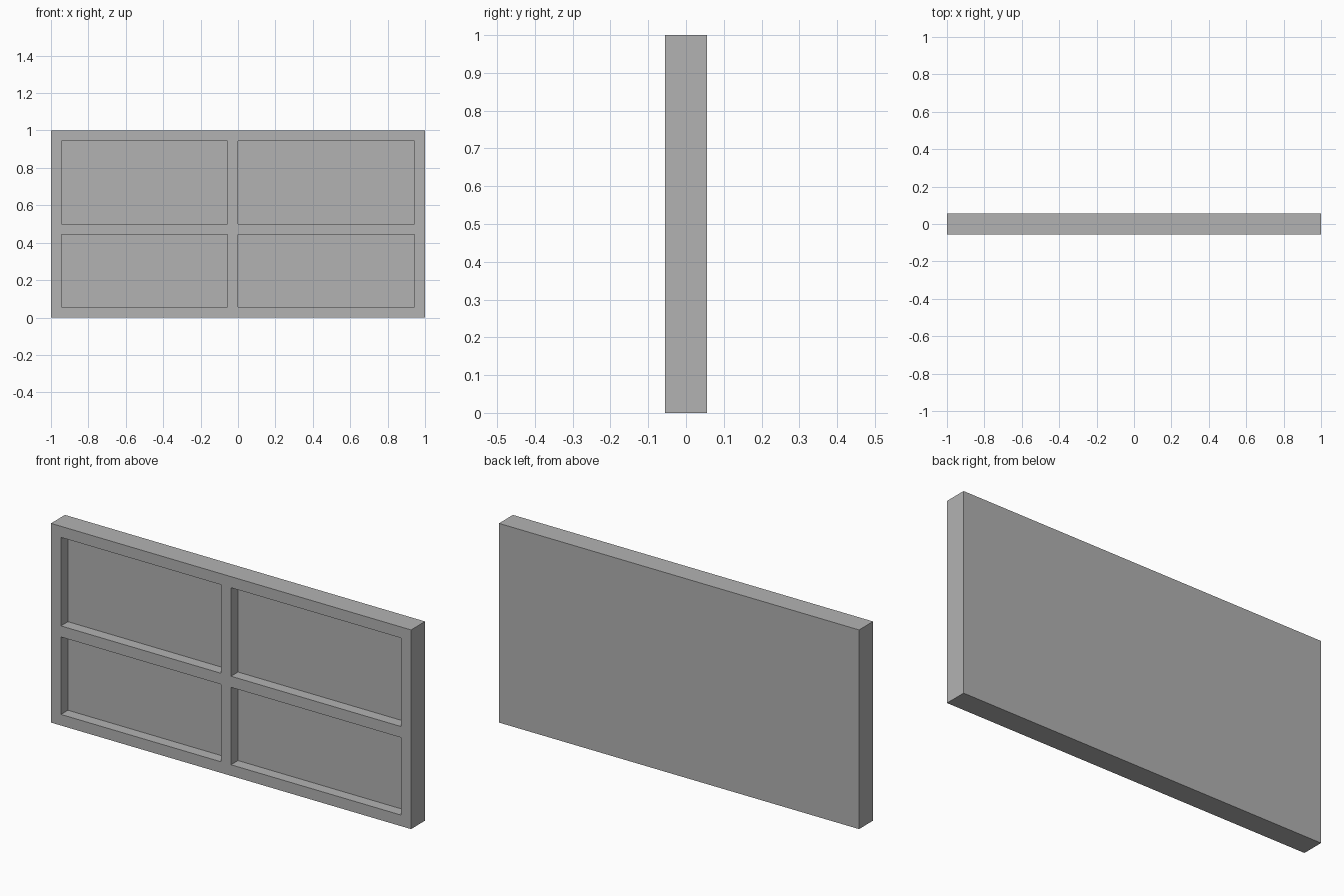
import bpy
import bmesh
from mathutils import Matrix, Vector

cube = bpy.data.objects.get("Cube")
if cube:
    bpy.data.objects.remove(cube, do_unlink=True)

UNIT = 1 / 18            # frame bar width, also the recess depth
WIDTH, HEIGHT, DEPTH = 2.0, 1.0, 2 * UNIT
COLUMNS = [(-1 + UNIT, -UNIT), (0.0, 1 - UNIT)]
ROWS = [(UNIT, 8 * UNIT), (9 * UNIT, 1 - UNIT)]

# Plain grey material
grey = bpy.data.materials.new("plain_grey")
grey.use_nodes = True
colour = (0.448, 0.448, 0.448, 1)
grey.diffuse_color = colour
grey.node_tree.nodes["Principled BSDF"].inputs["Base Color"].default_value = colour

# Solid slab
bm = bmesh.new()
place = Matrix.Translation((0, 0, HEIGHT / 2)) @ Matrix.Diagonal((WIDTH, DEPTH, HEIGHT, 1))
bmesh.ops.create_cube(bm, size=1, matrix=place)
bm.normal_update()


def front_faces():
    return [f for f in bm.faces if f.normal.y < -0.9]


def cut_front(point, normal):
    faces = front_faces()
    geom = faces + list({e for f in faces for e in f.edges}) + list({v for f in faces for v in f.verts})
    bmesh.ops.bisect_plane(bm, geom=geom, plane_co=point, plane_no=normal)
    bm.normal_update()


# Mark out the frame bars on the front
for pair in COLUMNS:
    for x in pair:
        cut_front(Vector((x, 0, 0)), Vector((1, 0, 0)))
for pair in ROWS:
    for z in pair:
        cut_front(Vector((0, 0, z)), Vector((0, 0, 1)))


def is_panel(face):
    c = face.calc_center_median()
    return any(a < c.x < b for a, b in COLUMNS) and any(a < c.z < b for a, b in ROWS)


# Sink the four panels, then merge the frame's flat faces
panels = [f for f in front_faces() if is_panel(f)]
for panel in panels:
    sunk = bmesh.ops.extrude_discrete_faces(bm, faces=[panel])["faces"]
    bmesh.ops.translate(bm, vec=(0, UNIT, 0), verts=list({v for f in sunk for v in f.verts}))
bmesh.ops.recalc_face_normals(bm, faces=bm.faces)

mesh = bpy.data.meshes.new("panelled_board")
bm.to_mesh(mesh)
bm.free()
mesh.materials.append(grey)
bpy.context.collection.objects.link(bpy.data.objects.new("panelled_board", mesh))
